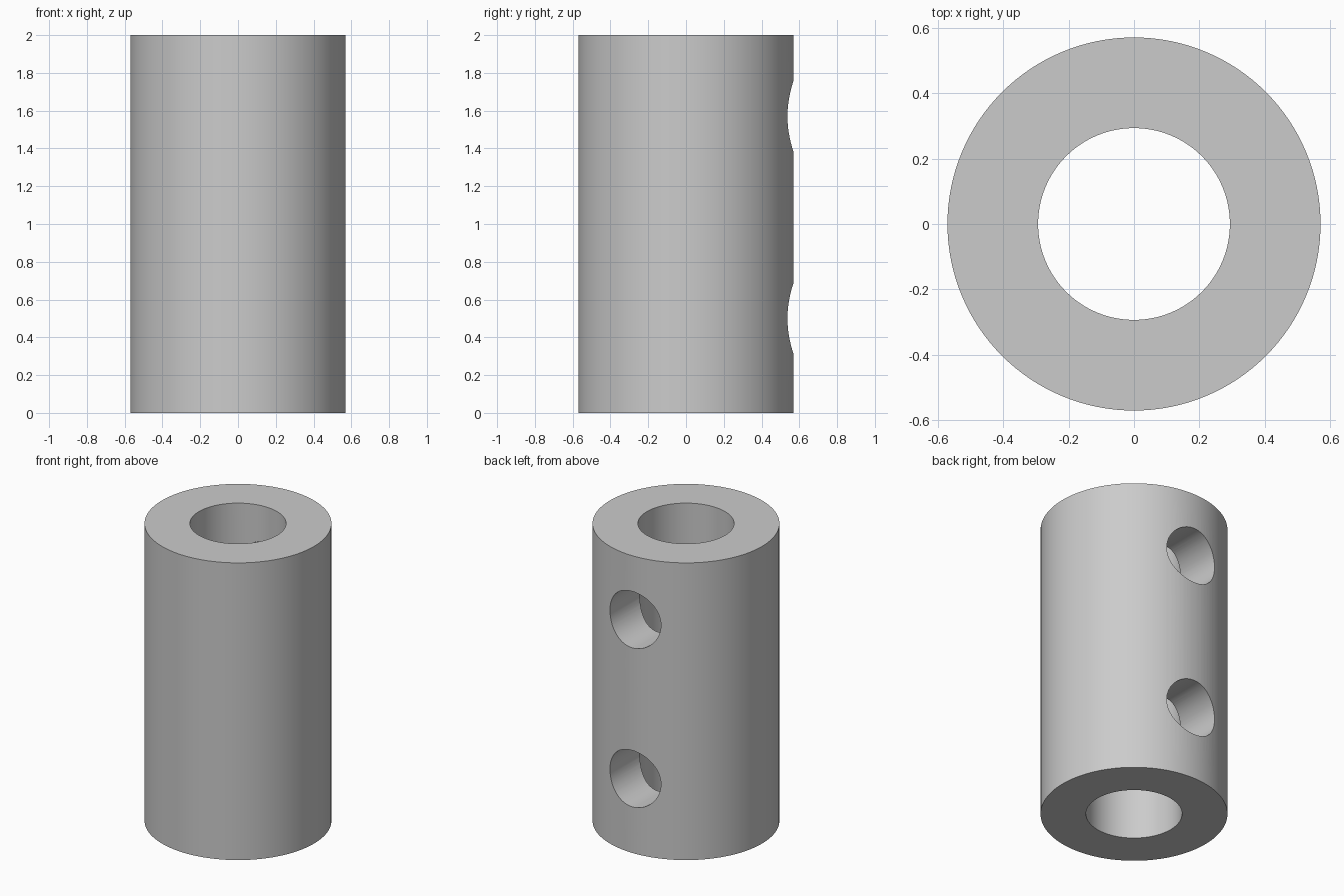
import bpy
import math

HEIGHT, OUTER, BORE, SCREW = 2.0, 0.57, 0.293, 0.19

cube = bpy.data.objects.get("Cube")
if cube:
    bpy.data.objects.remove(cube, do_unlink=True)

# Plain grey metal
grey = bpy.data.materials.new("grey_metal")
grey.use_nodes = True
colour = (0.6, 0.6, 0.6, 1.0)
grey.diffuse_color = colour
grey.node_tree.nodes["Principled BSDF"].inputs["Base Color"].default_value = colour


def cylinder(name, radius, depth, location, tilt=0.0, sides=128):
    bpy.ops.mesh.primitive_cylinder_add(
        vertices=sides, radius=radius, depth=depth,
        location=location, rotation=(tilt, 0, 0))
    obj = bpy.context.object
    obj.name = name
    obj.data.materials.append(grey)
    return obj


# Sleeve body
sleeve = cylinder("coupling_sleeve", OUTER, HEIGHT, (0, 0, HEIGHT / 2))

# Cutters: the through bore and two screw holes in the back wall
cutters = [cylinder("bore_cutter", BORE, HEIGHT + 0.4, (0, 0, HEIGHT / 2))]
for label, z in (("lower", 0.5), ("upper", 1.57)):
    cutters.append(cylinder(label + "_screw_hole_cutter", SCREW, 0.8,
                            (0, 0.4, z), math.pi / 2, 64))

# Cut the holes, then drop the cutters
bpy.ops.object.select_all(action="DESELECT")
sleeve.select_set(True)
bpy.context.view_layer.objects.active = sleeve
for cutter in cutters:
    cutter.hide_render = True
    cut = sleeve.modifiers.new(cutter.name, "BOOLEAN")
    cut.operation = "DIFFERENCE"
    cut.solver = "EXACT"
    cut.object = cutter
    bpy.ops.object.modifier_apply(modifier=cut.name)
    bpy.data.objects.remove(cutter, do_unlink=True)

# Smooth walls with crisp rims
bpy.ops.object.shade_smooth_by_angle(angle=math.radians(30))
